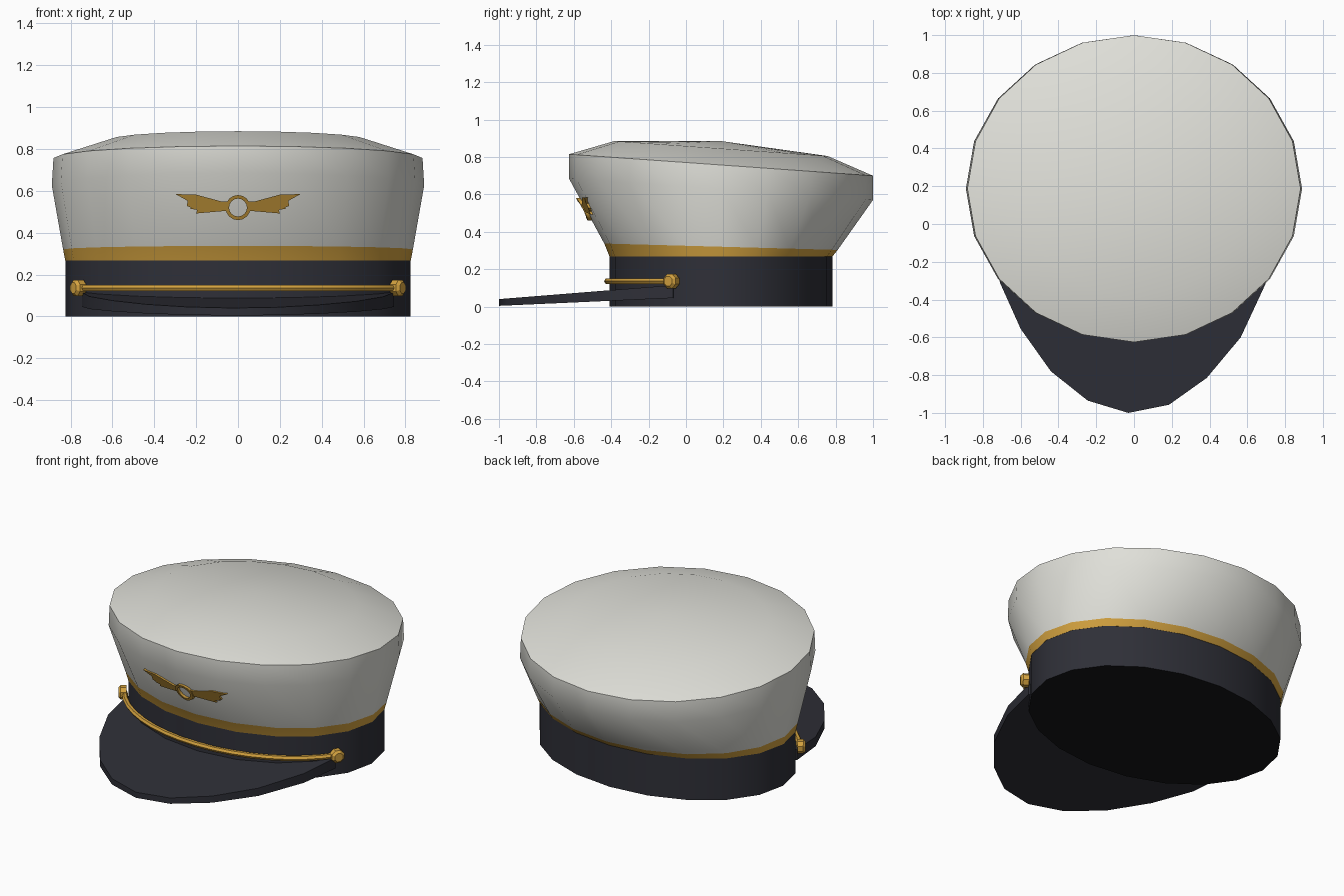
import bpy, bmesh, math
from mathutils import Vector

if "Cube" in bpy.data.objects:
    bpy.data.objects.remove(bpy.data.objects["Cube"])

CY, SIDES = 0.187, 20   # centre of the head opening, sides of the round parts


def material(name, rgb):
    m = bpy.data.materials.new(name)
    m.diffuse_color = (*rgb, 1)
    m.use_nodes = True
    m.node_tree.nodes["Principled BSDF"].inputs["Base Color"].default_value = m.diffuse_color
    return m


WHITE = material("off_white_cloth", (0.74, 0.74, 0.69))
NAVY = material("dark_navy", (0.028, 0.029, 0.039))
GOLD = material("gold", (0.65, 0.36, 0.05))
BLACK = material("black_lining", (0.008, 0.008, 0.009))


def finish(name, bm, mats, angle=None):
    bmesh.ops.recalc_face_normals(bm, faces=bm.faces)
    me = bpy.data.meshes.new(name)
    bm.to_mesh(me)
    bm.free()
    for m in mats:
        me.materials.append(m)
    ob = bpy.data.objects.new(name, me)
    bpy.context.collection.objects.link(ob)
    if angle:
        bpy.ops.object.select_all(action='DESELECT')
        ob.select_set(True)
        bpy.context.view_layer.objects.active = ob
        bpy.ops.object.shade_smooth_by_angle(angle=math.radians(angle))
    return ob


def bridge(bm, a, b, mat=0):
    n = len(a)
    for i in range(n):
        bm.faces.new((a[i], a[(i + 1) % n], b[(i + 1) % n], b[i])).material_index = mat


def ring(bm, rx, ry, z, tilt):
    # ellipse that is higher at the front by 'tilt'
    out = []
    for i in range(SIDES):
        a = 2 * math.pi * i / SIDES
        out.append(bm.verts.new((rx * math.sin(a), CY + ry * math.cos(a), z - tilt * math.cos(a))))
    return out


# head band with dark underside
bm = bmesh.new()
low, high = ring(bm, 0.825, 0.595, 0, 0), ring(bm, 0.825, 0.595, 0.27, 0)
bridge(bm, low, high)
bm.faces.new(low).material_index = 1
bm.faces.new(high)
finish("head_band", bm, [NAVY, BLACK], 40)

# crown: gold trim, flared wall, rim and shallow dome
bm = bmesh.new()
profile = [(0.826, 0.596, 0.268, 0), (0.836, 0.624, 0.32, 0.017), (0.89, 0.8125, 0.627, 0.0575),
           (0.882, 0.8125, 0.757, 0.0575), (0.61, 0.57, 0.845, 0.04)]
rings = [ring(bm, *p) for p in profile]
for i in range(len(rings) - 1):
    bridge(bm, rings[i], rings[i + 1], 1 if i == 0 else 0)
apex = bm.verts.new((0, CY, 0.885))
for i in range(SIDES):
    bm.faces.new((rings[-1][i], rings[-1][(i + 1) % SIDES], apex))
bm.faces.new(rings[0]).material_index = 1
finish("crown", bm, [WHITE, GOLD], 45)

# visor: sloping slab whose back edge hides inside the band
outline = [(-0.60, 0.0), (-0.745, -0.07), (-0.71, -0.31), (-0.60, -0.555), (-0.44, -0.78),
           (-0.245, -0.935), (-0.03, -1.0), (0.185, -0.957), (0.385, -0.815), (0.565, -0.60),
           (0.695, -0.32), (0.745, -0.07), (0.60, 0.0)]
bm = bmesh.new()
top = [bm.verts.new((x, y, 0.04 + 0.08 * (y + 1))) for x, y in outline]
bot = [bm.verts.new((x, y, 0.004 + 0.045 * (y + 1))) for x, y in outline]
bm.faces.new(top)
bm.faces.new(bot)
bridge(bm, bot, top)
finish("visor", bm, [NAVY], 30)

# strap: hexagonal cord swept around the front of the band
bm = bmesh.new()
END, STEPS = math.radians(65), 16
prev = None
for k in range(STEPS + 1):
    a = -END + 2 * END * k / STEPS
    n = Vector((math.sin(a) / 0.825, -math.cos(a) / 0.595, 0)).normalized()
    c = Vector((0.825 * math.sin(a), CY - 0.595 * math.cos(a), 0.136)) + n * 0.013
    sec = []
    for j in range(6):
        t = math.pi * j / 3
        sec.append(bm.verts.new(c + n * 0.017 * math.cos(t) + Vector((0, 0, 0.017 * math.sin(t)))))
    if prev:
        bridge(bm, prev, sec)
    else:
        bm.faces.new(sec)
    prev = sec
bm.faces.new(prev)
finish("strap", bm, [GOLD], 30)

# strap buttons: short bevelled octagons facing outwards
for side, label in ((-1, "left"), (1, "right")):
    n = Vector((side * 0.825, -0.565, 0))
    u = Vector((0.565, side * 0.825, 0))
    c = Vector((side * 0.768, -0.082, 0.136))
    bm = bmesh.new()
    loops = []
    for depth, r in ((-0.025, 0.042), (0.01, 0.042), (0.024, 0.028)):
        loops.append([bm.verts.new(c + n * depth + u * r * math.cos(math.pi * (j + 0.5) / 4)
                                   + Vector((0, 0, r * math.sin(math.pi * (j + 0.5) / 4))))
                      for j in range(8)])
    bridge(bm, loops[0], loops[1])
    bridge(bm, loops[1], loops[2])
    bm.faces.new(loops[0])
    bm.faces.new(loops[2])
    finish(label + "_button", bm, [GOLD])


# winged badge: plates that follow the sloping crown front
def on_crown(x, z, out):
    return (x, -0.41 - 0.518 * (z - 0.27) + 0.14 * abs(x) - out, z)


wing = [(0.04, 0.55), (0.075, 0.548), (0.205, 0.583), (0.298, 0.584), (0.24, 0.552), (0.245, 0.528),
        (0.225, 0.52), (0.23, 0.515), (0.195, 0.509), (0.2, 0.492), (0.05, 0.505)]
for side, label in ((-1, "left"), (1, "right")):
    bm = bmesh.new()
    front = [bm.verts.new(on_crown(side * x, z, 0.012)) for x, z in wing]
    back = [bm.verts.new(on_crown(side * x, z, -0.012)) for x, z in wing]
    bm.faces.new(front)
    bm.faces.new(back)
    bridge(bm, front, back)
    finish(label + "_badge_wing", bm, [GOLD])

bm = bmesh.new()
loops = []
for r, out in ((0.06, -0.012), (0.06, 0.018), (0.043, 0.018), (0.043, -0.012)):
    loops.append([bm.verts.new(on_crown(r * math.sin(math.pi * j / 8),
                                        0.52 + r * math.cos(math.pi * j / 8), out))
                  for j in range(16)])
for i in range(4):
    bridge(bm, loops[i], loops[(i + 1) % 4])
finish("badge_ring", bm, [GOLD], 30)
